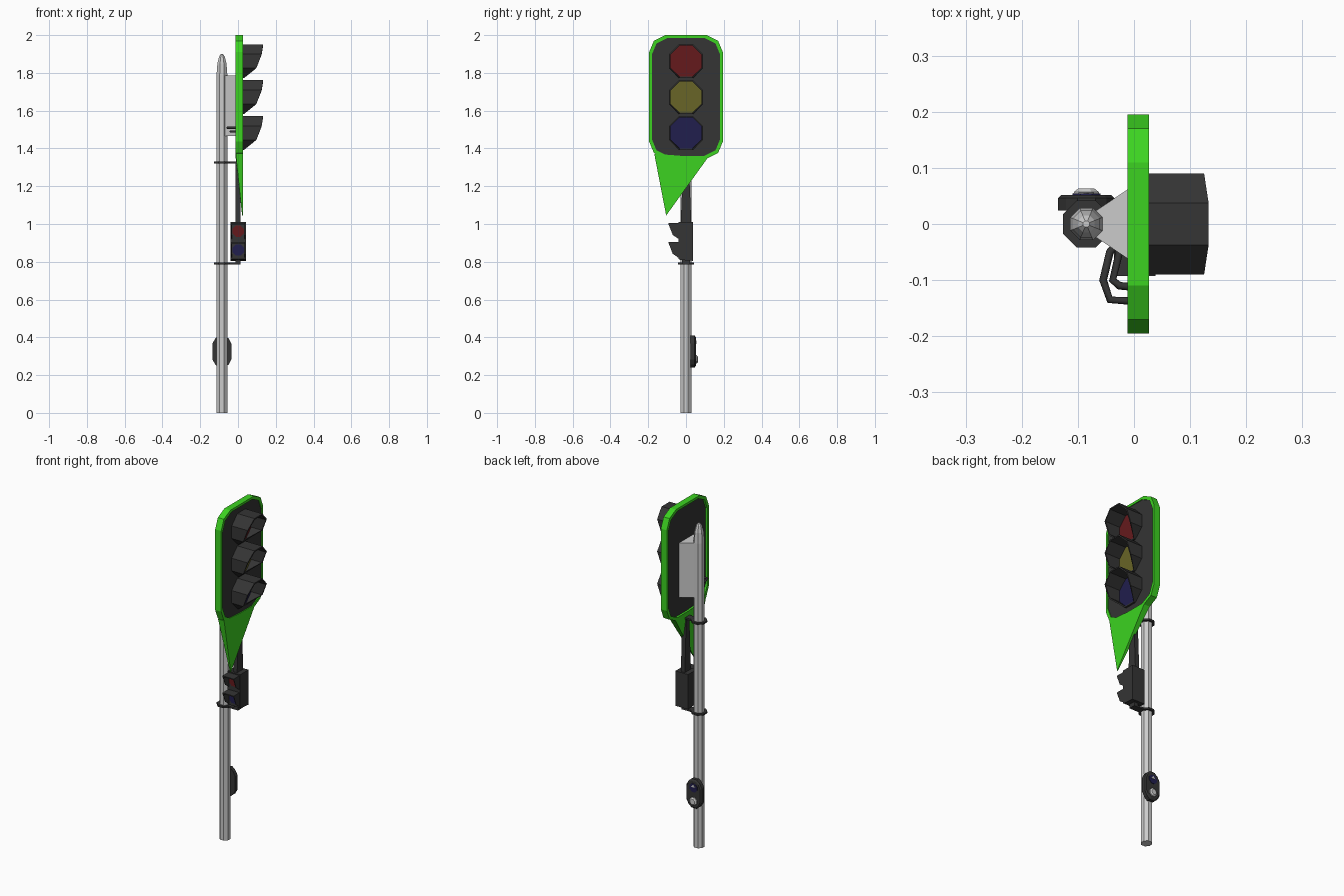
import bpy, bmesh, math
from mathutils import Vector

if "Cube" in bpy.data.objects:
    bpy.data.objects.remove(bpy.data.objects["Cube"])


def material(name, rgb):
    m = bpy.data.materials.new(name)
    m.diffuse_color = (*rgb, 1)
    m.use_nodes = True
    m.node_tree.nodes["Principled BSDF"].inputs["Base Color"].default_value = m.diffuse_color
    return m


DARK = material("dark_plastic", (0.035, 0.035, 0.035))
GREEN = material("green_paint", (0.045, 0.65, 0.015))
RED = material("red_lens", (0.13, 0.01, 0.012))
YELLOW = material("yellow_lens", (0.14, 0.13, 0.02))
BLUE = material("blue_lens", (0.015, 0.013, 0.075))


def finish(name, bm, mat=None):
    bmesh.ops.recalc_face_normals(bm, faces=bm.faces)
    me = bpy.data.meshes.new(name)
    bm.to_mesh(me)
    bm.free()
    ob = bpy.data.objects.new(name, me)
    bpy.context.collection.objects.link(ob)
    if mat:
        me.materials.append(mat)
    return ob


def loft(name, loops, mat=None, caps=True, closed=False):
    """Skin a list of equal-length point loops."""
    bm = bmesh.new()
    rings = [[bm.verts.new(p) for p in lp] for lp in loops]
    n = len(rings[0])
    pairs = list(zip(rings, rings[1:])) + ([(rings[-1], rings[0])] if closed else [])
    for a, b in pairs:
        for i in range(n):
            j = (i + 1) % n
            bm.faces.new((a[i], a[j], b[j], b[i]))
    if caps and not closed:
        bm.faces.new(rings[0])
        bm.faces.new(rings[-1])
    return finish(name, bm, mat)


def along(axis, u, v, d):
    return {"x": (d, u, v), "y": (u, d, v), "z": (u, v, d)}[axis]


def prism(name, pts, axis, d0, d1, mat=None):
    return loft(name, [[along(axis, u, v, d) for u, v in pts] for d in (d0, d1)], mat)


def ngon(r, cu=0, cv=0, n=8, sv=1):
    return [(cu + r * math.cos((i + .5) * 2 * math.pi / n),
             cv + sv * r * math.sin((i + .5) * 2 * math.pi / n)) for i in range(n)]


def box(name, x, y, z, mat=None):
    return prism(name, [(x[0], y[0]), (x[1], y[0]), (x[1], y[1]), (x[0], y[1])], "z", *z, mat)


def panel_outline(w, h, inset):
    """Rectangle with two-segment rounded corners."""
    q = [(w, h - .09), (w - .025, h - .03), (w - .085, h)]
    q = [(a - inset, b - inset) for a, b in q]
    half = q + [(-a, b) for a, b in reversed(q)]
    return [(a, 1.673 + b) for a, b in half] + [(-a, 1.673 - b) for a, b in half]


def cable(name, pts, r):
    cu = bpy.data.curves.new(name, "CURVE")
    cu.dimensions = "3D"
    cu.bevel_depth, cu.bevel_resolution = r, 1
    cu.use_fill_caps = True
    sp = cu.splines.new("POLY")
    sp.points.add(len(pts) - 1)
    for p, co in zip(sp.points, pts):
        p.co = (*co, 1)
    ob = bpy.data.objects.new(name, cu)
    bpy.context.collection.objects.link(ob)
    cu.materials.append(DARK)


PX = -.085  # pole axis

# Pole with domed cap
profile = [(.031, 0), (.031, 1.79), (.026, 1.85), (.016, 1.887), (.006, 1.9)]
loft("pole", [[(a, b, z) for a, b in ngon(r, PX)] for r, z in profile])

# Wedge bracket between pole and signal head
prism("head_bracket", [(PX, -.012), (-.002, -.068), (-.002, .068), (PX, .012)], "z", 1.465, 1.785)

# Green rim frame and dark backboard
outer, inner = panel_outline(.195, .327, 0), panel_outline(.195, .327, .014)
loft("panel_rim", [[(x, a, b) for a, b in o] for o, x in
                   ((outer, -.012), (outer, .027), (inner, .027), (inner, -.012))],
     GREEN, closed=True)
prism("backboard", inner, "x", 0, .022, DARK)

# Green pointed tail below the panel, thinning to its tip
front = [(.027, -.168, 1.372), (.027, -.105, 1.045), (.027, .115, 1.35)]
back = [(-.012, -.168, 1.372), (.022, -.105, 1.045), (-.012, .115, 1.35)]
loft("panel_tail", [front, back], GREEN)

# Three main lamps with cut-back octagonal hoods
for label, z, mat in (("red", 1.862, RED), ("yellow", 1.672, YELLOW), ("blue", 1.482, BLUE)):
    prism(label + "_main_lens", ngon(.09, 0, z), "x", .018, .028, mat)
    reach = {1: .133, .414: .125, -.414: .097, -1: .032}

    def hood_loop(r, base):
        pts = ngon(r, 0, z)
        out = []
        for a, b in pts:
            k = (b - z) / (r * math.cos(math.pi / 8))
            key = min(reach, key=lambda t: abs(t - k))
            out.append((base if base else reach[key], a, b))
        return out
    loft(label + "_main_hood", [hood_loop(.097, .02), hood_loop(.097, None),
                                hood_loop(.089, None), hood_loop(.089, .02)], DARK, closed=True)

# Cable loops behind the panel
for i, (dx, y, z) in enumerate(((-.055, -.135, 1.51), (-.038, -.11, 1.49))):
    cable(f"cable_{i}", [(-.03, -.035, z), (dx + .012, -.05, z), (dx, -.1, z),
                         (dx + .012, y, z), (.005, y - .003, z)], .007)

# Pole clamps with links to the pedestrian signal
for label, z in (("upper", 1.325), ("lower", .79)):
    loft(label + "_clamp", [[(a, b, h) for a, b in ngon(r, PX)] for r, h in
                            ((.045, z - .005), (.045, z + .005), (.029, z + .005), (.029, z - .005))],
         DARK, closed=True)
    box(label + "_clamp_link", (-.055, .012), (-.02, .02), (z - .005, z + .005), DARK)

# Hanger arm and foot of the pedestrian signal
loft("hanger_arm", [[(x, y, z) for x, y in ((-.012, -s), (.014, -s), (.014, s), (-.012, s))]
                    for z, s in ((1.325, .013), (1.2, .02), (1.005, .028))], DARK)
box("signal_foot", (-.012, .014), (-.02, .02), (.785, .82), DARK)

# Pedestrian signal box with hooded red and blue lamps
prism("pedestrian_box", [(-.03, .81), (.038, .805), (.038, 1.01), (-.04, 1.01), (-.04, .815)],
      "x", -.04, .042, DARK)
for label, z, mat in (("red", .962, RED), ("blue", .862, BLUE)):
    prism(label + "_walk_lens", ngon(.032, .001, z), "y", -.044, -.038, mat)
    top, low = z + .042, z - .042
    for side, x in (("left", -.036), ("right", .034)):
        prism(f"{label}_walk_hood_{side}", [(-.038, top), (-.093, top - .004), (-.07, low + .022),
                                            (-.038, low)], "x", x, x + .004, DARK)
    box(label + "_walk_hood_top", (-.036, .038), (-.093, -.038), (top - .006, top), DARK)

# Push button unit on the rear of the pole
case = [(.05, .042), (.036, .068), (.016, .085)]
case = case + [(-a, b) for a, b in reversed(case)]
case = case + [(-a, -b) for a, b in case]
loft("button_case", [[(PX + a * s, y, .325 + b * s) for a, b in case]
                     for y, s in ((.024, 1), (.046, 1), (.052, .88))], DARK)
prism("button_indicator", ngon(.027, PX, .362), "y", .05, .054, BLUE)
prism("indicator_mark", [(PX - .014, .366), (PX + .014, .366), (PX, .382)], "y", .053, .056)
loft("push_button", [[(a, y, b) for a, b in ngon(r, PX, .283)]
                     for y, r in ((.05, .025), (.057, .024), (.063, .016))])
